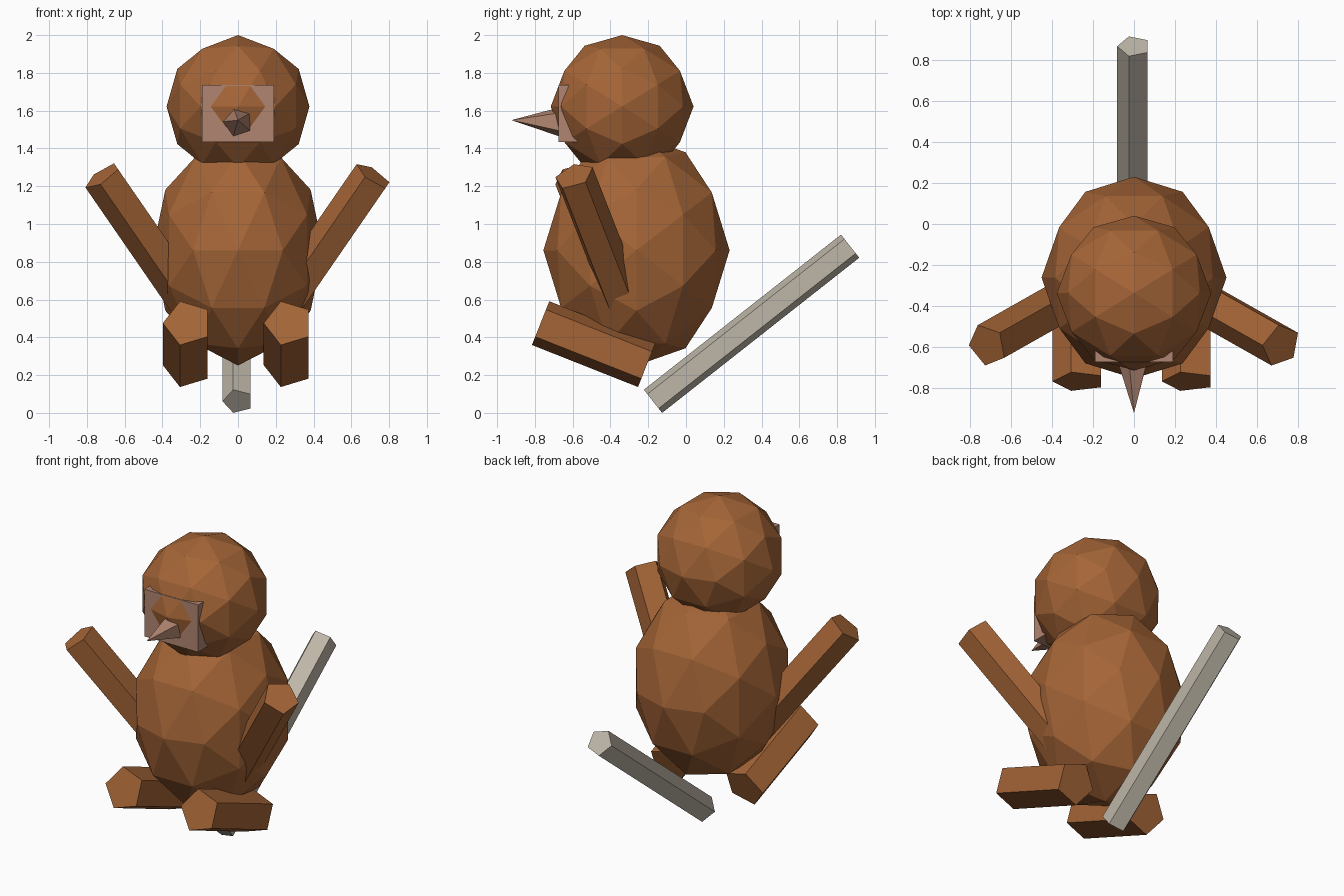
import bpy, bmesh, math
from mathutils import Matrix, Vector

if "Cube" in bpy.data.objects:
    bpy.data.objects.remove(bpy.data.objects["Cube"])


def material(name, rgb):
    m = bpy.data.materials.new(name)
    m.diffuse_color = (*rgb, 1)
    m.use_nodes = True
    m.node_tree.nodes["Principled BSDF"].inputs["Base Color"].default_value = m.diffuse_color
    return m


BROWN = material("brown", (0.376, 0.130, 0.038))
TAN = material("dusty_tan", (0.44, 0.235, 0.165))
GREY = material("warm_grey", (0.515, 0.468, 0.392))


def add(name, mesh, mat):
    mesh.materials.append(mat)
    ob = bpy.data.objects.new(name, mesh)
    bpy.context.collection.objects.link(ob)
    return ob


def rot(deg, axis):
    return Matrix.Rotation(math.radians(deg), 4, axis)


def ball(name, center, radii, mat):
    """Faceted ball, turned so that an edge (not a corner) lies on top."""
    bm = bmesh.new()
    bmesh.ops.create_icosphere(bm, subdivisions=2, radius=1)
    m = (Matrix.Translation(center) @ Matrix.Diagonal((*radii, 1))
         @ rot(31.717, 'X') @ rot(90, 'Z'))
    bmesh.ops.transform(bm, matrix=m, verts=bm.verts)
    me = bpy.data.meshes.new(name)
    bm.to_mesh(me)
    bm.free()
    return add(name, me, mat)


def prism(name, center, r, length, pitch, mat, lean=0, cone=False):
    """Five-sided bar or cone with one corner on -x, pitched about x, leaned about y."""
    m = Matrix.Translation(center) @ rot(lean, 'Y') @ rot(pitch, 'X')
    ang = [math.pi + i * math.tau / 5 for i in range(5)]
    h = length / 2
    pts = [Vector((r * math.cos(a), r * math.sin(a), -h)) for a in ang]
    faces = [(4, 3, 2, 1, 0)]
    if cone:
        pts.append(Vector((0, 0, h)))
        faces += [(i, (i + 1) % 5, 5) for i in range(5)]
    else:
        pts += [p + Vector((0, 0, length)) for p in pts]
        faces += [(i, (i + 1) % 5, (i + 1) % 5 + 5, i + 5) for i in range(5)]
        faces.append((5, 6, 7, 8, 9))
    me = bpy.data.meshes.new(name)
    me.from_pydata([m @ p for p in pts], [], faces)
    return add(name, me, mat)


# Body and head
ball("body", (0, -0.262, 0.861), (0.452, 0.493, 0.61), BROWN)
ball("head", (0, -0.338, 1.622), (0.378, 0.378, 0.378), BROWN)

# Flat muzzle block, the head bulges through its middle
bm = bmesh.new()
bmesh.ops.create_cube(bm, size=1, matrix=Matrix.Translation((0, -0.59, 1.586))
                      @ Matrix.Diagonal((0.38, 0.17, 0.302, 1)))
me = bpy.data.meshes.new("face_plate")
bm.to_mesh(me)
bm.free()
add("face_plate", me, TAN)

# Pointed nose
prism("nose", (0, -0.782, 1.545), 0.09, 0.285, 88, TAN, cone=True)

# Arms and legs
for label, s in (("left", 1), ("right", -1)):
    tip = Vector((s * 0.718, -0.593, 1.255))
    axis = rot(s * 34.6, 'Y') @ rot(17.8, 'X') @ Vector((0, 0, 1))
    prism(label + "_arm", tip - axis * 0.5, 0.109, 1.0, 17.8, BROWN, lean=s * 34.6)
    prism(label + "_leg", (s * 0.267, -0.489, 0.364), 0.131, 0.604, 68.4, BROWN)

# Tail rising backwards
prism("tail", (0, 0.347, 0.472), 0.082, 1.328, -51.8, GREY)
